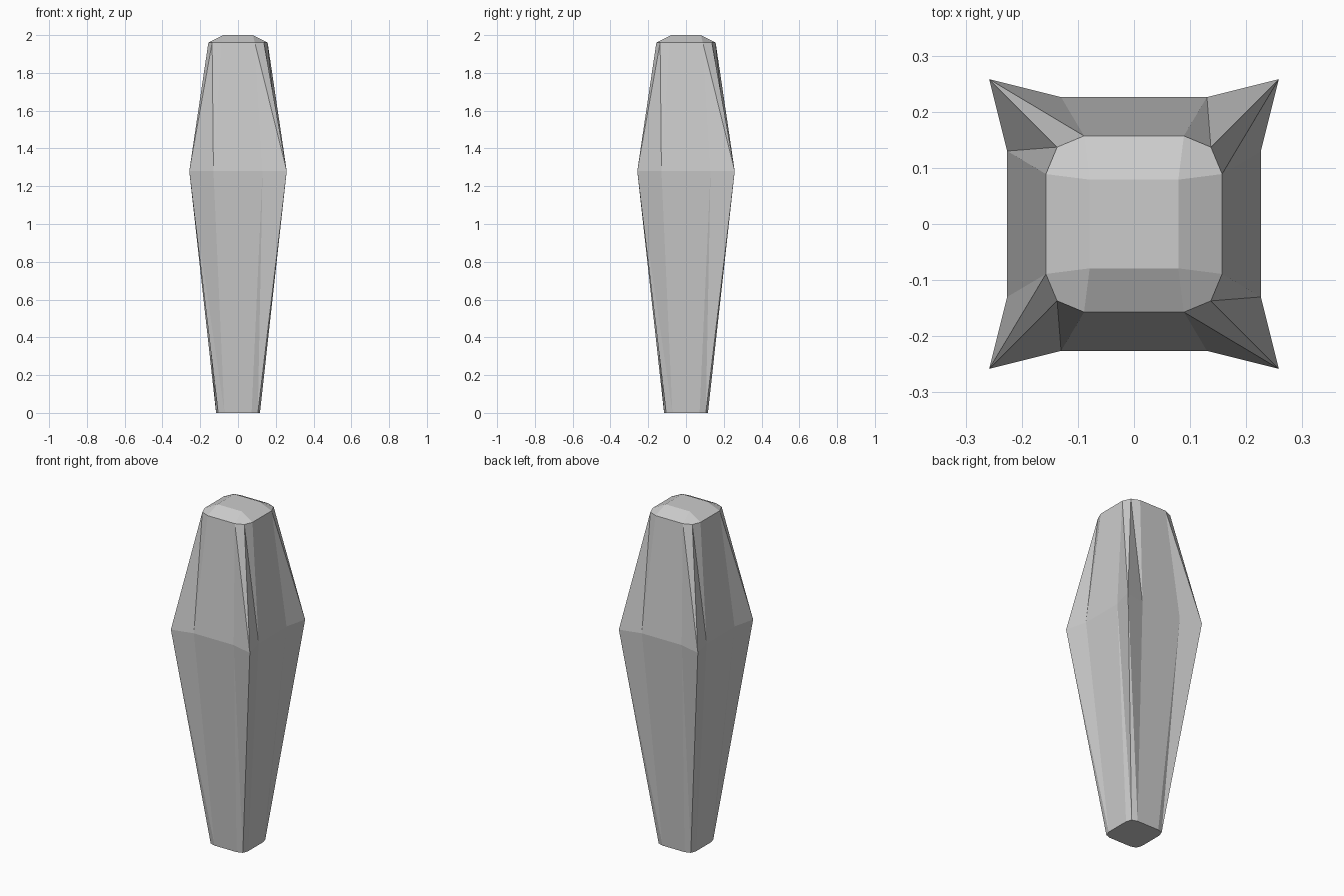
import bpy
import bmesh

cube = bpy.data.objects.get("Cube")
if cube:
    bpy.data.objects.remove(cube, do_unlink=True)

stone = bpy.data.materials.new("plain grey")
stone.use_nodes = True
grey = (0.6, 0.6, 0.6, 1.0)
stone.diffuse_color = grey
stone.node_tree.nodes["Principled BSDF"].inputs["Base Color"].default_value = grey


def ring(bm, z, corner, side, half):
    """Clockwise ring of four corners, each followed by two points along the next side."""
    verts = []
    pts = [(-corner, corner), (-half, side), (half, side)]
    for _ in range(4):
        verts += [bm.verts.new((x, y, z)) for x, y in pts]
        pts = [(y, -x) for x, y in pts]
    return verts


def bridge(bm, low, high):
    """Join two rings with triangles that follow one diagonal direction."""
    n = len(low)
    for i in range(n):
        j = (i + 1) % n
        bm.faces.new((low[i], high[j], low[j]))
        bm.faces.new((low[i], high[i], high[j]))


bm = bmesh.new()

# Tapered shaft: narrow foot, wide waist with sharp corners, rounded shoulder
foot = ring(bm, 0.0, 0.105, 0.116, 0.072)
waist = ring(bm, 1.28, 0.258, 0.226, 0.13)
shoulder = ring(bm, 1.96, 0.137, 0.157, 0.089)
bridge(bm, foot, waist)
bridge(bm, waist, shoulder)
bm.faces.new(foot)

# Bevelled cap around a small flat square
t = 0.079
top = [bm.verts.new((x, y, 2.0)) for x, y in ((-t, t), (t, t), (t, -t), (-t, -t))]
for k in range(4):
    c = 3 * k
    bm.faces.new((shoulder[c], shoulder[c + 1], top[k], shoulder[c - 1]))
    bm.faces.new((shoulder[c + 1], shoulder[c + 2], top[(k + 1) % 4], top[k]))
bm.faces.new(top)

bmesh.ops.recalc_face_normals(bm, faces=bm.faces[:])
mesh = bpy.data.meshes.new("tapered_pillar")
bm.to_mesh(mesh)
bm.free()
mesh.materials.append(stone)
pillar = bpy.data.objects.new("tapered_pillar", mesh)
bpy.context.collection.objects.link(pillar)
